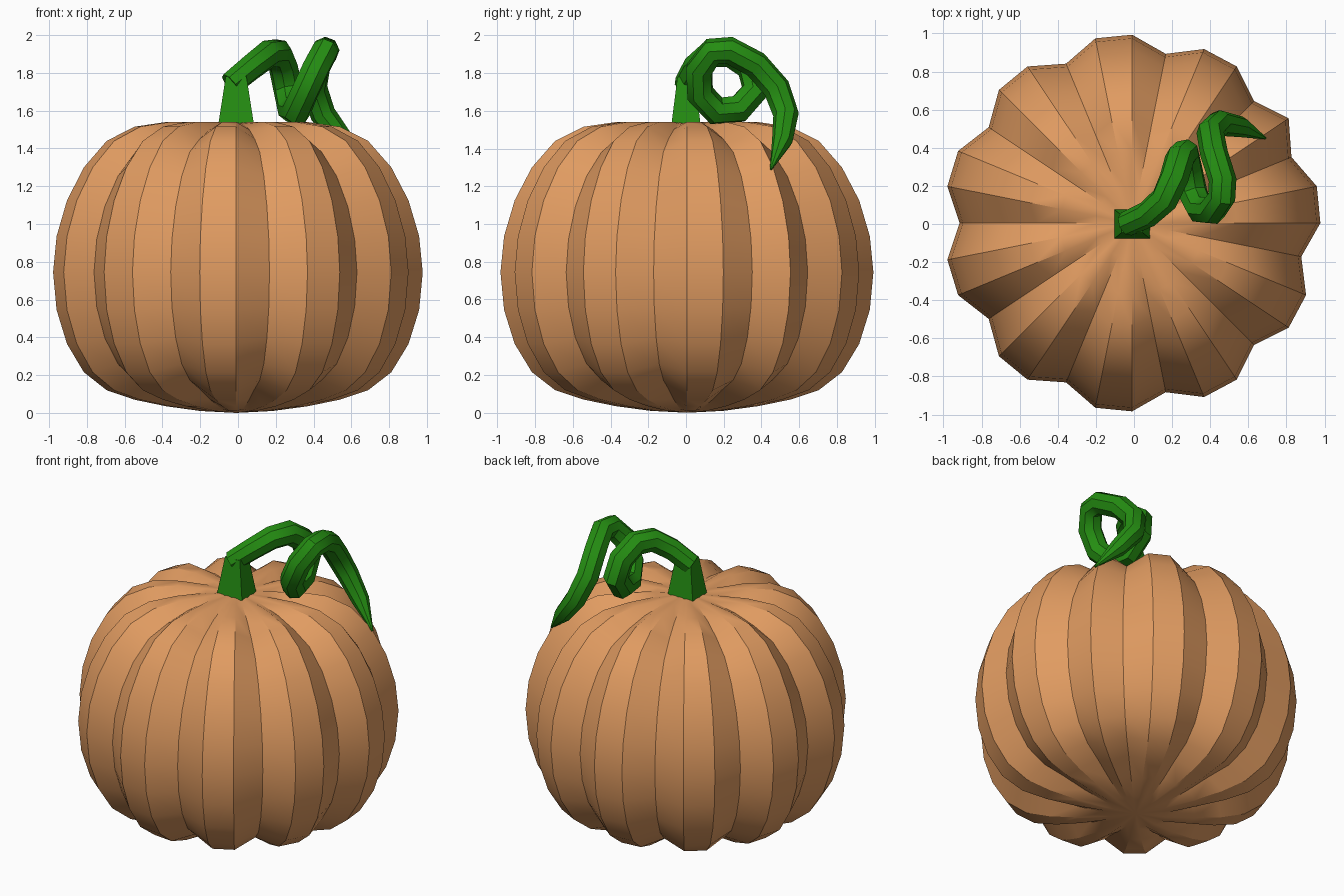
import bpy, bmesh, math
from mathutils import Vector

if "Cube" in bpy.data.objects:
    bpy.data.objects.remove(bpy.data.objects["Cube"])


def material(name, rgb):
    m = bpy.data.materials.new(name)
    m.diffuse_color = (*rgb, 1)
    m.use_nodes = True
    m.node_tree.nodes["Principled BSDF"].inputs["Base Color"].default_value = m.diffuse_color
    return m


ORANGE = material("pumpkin_orange", (0.75, 0.33, 0.12))
GREEN = material("vine_green", (0.018, 0.27, 0.006))


def finish(ob, mat, angle=None):
    ob.data.materials.clear()
    ob.data.materials.append(mat)
    if angle:
        bpy.ops.object.select_all(action='DESELECT')
        bpy.context.view_layer.objects.active = ob
        ob.select_set(True)
        bpy.ops.object.shade_smooth_by_angle(angle=math.radians(angle))


def mesh_object(name, bm):
    bmesh.ops.recalc_face_normals(bm, faces=bm.faces)
    me = bpy.data.meshes.new(name)
    bm.to_mesh(me)
    bm.free()
    ob = bpy.data.objects.new(name, me)
    bpy.context.collection.objects.link(ob)
    return ob


# Pumpkin body: 32 x 16 sphere, flattened top and bottom, grooves pulled inward
SEG, R, CX, CY, CZ = 32, 0.988, -0.01, 0.005, 0.745
GROOVES = {2, 4, 7, 10, 13, 16, 19, 22, 25, 28, 31}
HEIGHTS = [1.535, 1.54, 1.54, 1.515, 1.44, 1.30, 1.125, 0.935, 0.745,
           0.545, 0.365, 0.215, 0.12, 0.07, 0.035, 0.01, 0.0]
bm = bmesh.new()
top = bm.verts.new((CX, CY, HEIGHTS[0]))
bottom = bm.verts.new((CX, CY, HEIGHTS[-1]))
rings = []
for i in range(1, 16):
    r, z = R * math.sin(math.pi * i / 16), HEIGHTS[i]
    depth = 0.084 * {1: 0.15, 2: 0.6}.get(min(i, 16 - i), 1)
    ring = []
    for k in range(SEG):
        a = 2 * math.pi * k / SEG
        s = 1 - depth if k in GROOVES else 1
        ring.append(bm.verts.new((CX + s * r * math.cos(a), CY + s * r * math.sin(a),
                                  CZ + s * (z - CZ))))
    rings.append(ring)
for k in range(SEG):
    n = (k + 1) % SEG
    bm.faces.new((top, rings[0][k], rings[0][n]))
    bm.faces.new((bottom, rings[-1][n], rings[-1][k]))
    for a, b in zip(rings, rings[1:]):
        bm.faces.new((a[k], b[k], b[n], a[n]))
finish(mesh_object("pumpkin_body", bm), ORANGE, 30)

# Stem: square tapered block
bm = bmesh.new()
bmesh.ops.create_cube(bm, size=2)
for v in bm.verts:
    hx, hy, z = (0.055, 0.045, 1.78) if v.co.z > 0 else (0.1, 0.082, 1.49)
    v.co = Vector((-0.01 + v.co.x * hx, v.co.y * hy, z))
finish(mesh_object("stem", bm), GREEN)

# Curly vine: tube along a corkscrew path (x, y, z, radius)
PATH = [(-0.04, 0.0, 1.74, .066), (0.07, 0.05, 1.83, .07), (0.16, 0.13, 1.90, .075),
        (0.21, 0.24, 1.905, .078), (0.24, 0.345, 1.83, .078), (0.265, 0.37, 1.71, .078),
        (0.285, 0.28, 1.61, .078), (0.31, 0.16, 1.60, .078), (0.35, 0.075, 1.69, .075),
        (0.41, 0.07, 1.82, .075), (0.46, 0.14, 1.915, .073), (0.465, 0.23, 1.92, .073),
        (0.42, 0.37, 1.845, .073), (0.40, 0.48, 1.72, .073), (0.45, 0.53, 1.58, .068),
        (0.56, 0.51, 1.44, .055), (0.69, 0.45, 1.29, .006)]
cu = bpy.data.curves.new("vine_path", 'CURVE')
cu.dimensions = '3D'
cu.bevel_depth = 1.0
cu.bevel_resolution = 2
cu.use_fill_caps = True
sp = cu.splines.new('POLY')
sp.points.add(len(PATH) - 1)
for p, (x, y, z, r) in zip(sp.points, PATH):
    p.co = (x, y, z, 1)
    p.radius = r
vine = bpy.data.objects.new("curly_vine", cu)
bpy.context.collection.objects.link(vine)
bpy.context.view_layer.objects.active = vine
vine.select_set(True)
bpy.ops.object.convert(target='MESH')
vine = bpy.context.view_layer.objects.active
vine.name = "curly_vine"
finish(vine, GREEN, 40)
